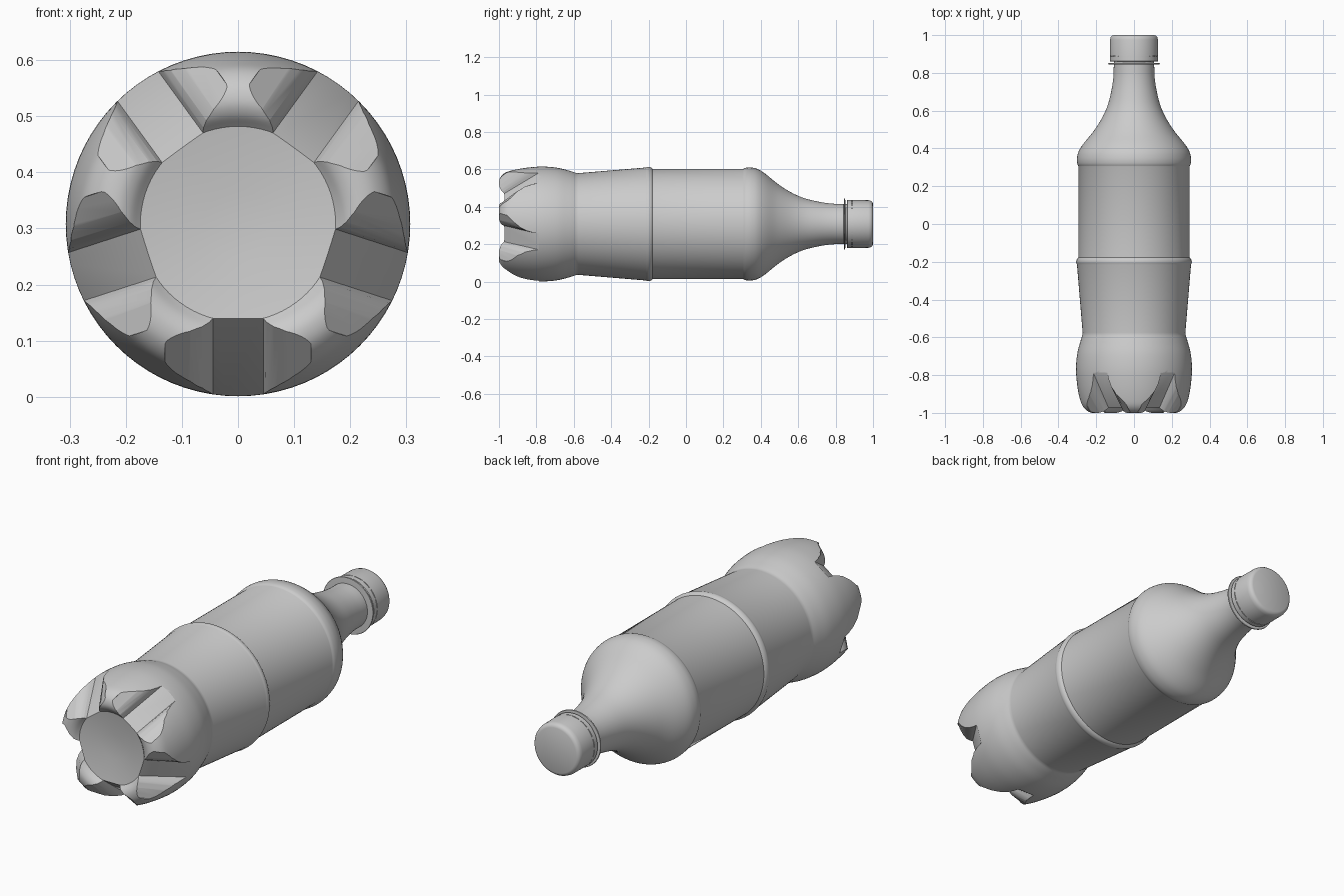
import bpy, bmesh, math
from mathutils import Matrix, Vector

AXIS_Z = 0.308      # height of the bottle's long axis
SEGMENTS = 80
GROOVES = 5

cube = bpy.data.objects.get("Cube")
if cube:
    bpy.data.objects.remove(cube, do_unlink=True)

plastic = bpy.data.materials.new("grey plastic")
plastic.use_nodes = True
GREY = (0.6, 0.6, 0.6, 1)
plastic.diffuse_color = GREY
plastic.node_tree.nodes["Principled BSDF"].inputs["Base Color"].default_value = GREY


def add_object(name, bm):
    bmesh.ops.recalc_face_normals(bm, faces=bm.faces)
    mesh = bpy.data.meshes.new(name)
    bm.to_mesh(mesh)
    bm.free()
    mesh.materials.append(plastic)
    obj = bpy.data.objects.new(name, mesh)
    bpy.context.collection.objects.link(obj)
    return obj


def smooth_curve(points, steps=5):
    """Catmull-Rom curve through (radius, y) points."""
    pts = [Vector(p) for p in points]
    pts = [2 * pts[0] - pts[1]] + pts + [2 * pts[-1] - pts[-2]]
    out = []
    for a, b, c, d in zip(pts, pts[1:], pts[2:], pts[3:]):
        for i in range(steps):
            t = i / steps
            out.append(0.5 * (2 * b + (c - a) * t + (2 * a - 5 * b + 4 * c - d) * t * t
                              + (3 * b - a - 3 * c + d) * t ** 3))
    return out + [pts[-2]]


def lathe(name, profile):
    """Closed solid turned around the long axis, with flat ends."""
    bm = bmesh.new()
    rings = []
    for r, y in profile:
        angles = [math.tau * i / SEGMENTS for i in range(SEGMENTS)]
        rings.append([bm.verts.new((r * math.cos(a), y, AXIS_Z + r * math.sin(a)))
                      for a in angles])
    for low, high in zip(rings, rings[1:]):
        for i in range(SEGMENTS):
            j = (i + 1) % SEGMENTS
            bm.faces.new((low[i], low[j], high[j], high[i]))
    bm.faces.new(rings[0])
    bm.faces.new(rings[-1])
    return add_object(name, bm)


def shade(obj, angle=35):
    bpy.ops.object.select_all(action='DESELECT')
    obj.select_set(True)
    bpy.context.view_layer.objects.active = obj
    bpy.ops.object.shade_smooth_by_angle(angle=math.radians(angle))


# Bottle body: recessed base disc, feet, waist, rib, label band, shoulder, neck
base = [(0.06, -0.955), (0.174, -0.972)]
feet = smooth_curve([(0.174, -0.972), (0.195, -0.992), (0.22, -1.0), (0.25, -0.992),
                     (0.275, -0.965), (0.289, -0.92), (0.301, -0.85), (0.307, -0.77),
                     (0.301, -0.69), (0.285, -0.625), (0.272, -0.585)])
waist = [(0.272, -0.575), (0.302, -0.215)]
rib = smooth_curve([(0.302, -0.215), (0.306, -0.202), (0.303, -0.188), (0.295, -0.178)], 3)
band = [(0.294, 0.305)]
shoulder = smooth_curve([(0.294, 0.305), (0.301, 0.322), (0.302, 0.35), (0.293, 0.385),
                         (0.268, 0.425), (0.215, 0.49), (0.17, 0.56), (0.139, 0.63),
                         (0.119, 0.71), (0.109, 0.78), (0.107, 0.84)])
neck = [(0.107, 0.9)]
body = lathe("bottle_body", base + feet[1:] + waist + rib[1:] + band + shoulder[1:] + neck)

# Flared cutters for the grooves between the feet
half = [(0.045, 0.0), (0.051, 0.022), (0.063, 0.046), (0.085, 0.068), (0.13, 0.09), (0.14, 0.2)]
section = [(-w, h) for w, h in reversed(half)] + half
start, end = Vector((0.168, -0.972)), Vector((0.303, -0.79))
run = (end - start).normalized()
outward = Vector((run.y, -run.x))
bm = bmesh.new()
for k in range(GROOVES):
    turn = Matrix.Rotation(-math.tau * k / GROOVES, 4, 'Y')
    rows = []
    for origin in (start, end + run * 0.1):
        row = []
        for w, h in section:
            # Start on the edge of the base disc, ending square to it
            p = origin + outward * h
            if origin is start:
                p = Vector((start.x, origin.y + outward.y * h * 1.4))
                p = p + run * (outward * h).x * 0.6
            row.append(bm.verts.new(turn @ Vector((w, p.y, -p.x)) + Vector((0, 0, AXIS_Z))))
        rows.append(row)
    n = len(section)
    for i in range(n):
        j = (i + 1) % n
        bm.faces.new((rows[0][i], rows[0][j], rows[1][j], rows[1][i]))
    bm.faces.new(rows[0])
    bm.faces.new(rows[1])
cutter = add_object("groove_cutter", bm)
cutter.hide_render = True

cut = body.modifiers.new("foot grooves", 'BOOLEAN')
cut.operation = 'DIFFERENCE'
cut.solver = 'EXACT'
cut.object = cutter
bpy.context.view_layer.objects.active = body
bpy.ops.object.modifier_apply(modifier=cut.name)
bpy.data.objects.remove(cutter, do_unlink=True)
shade(body)

# Thin flange under the cap
flange = lathe("neck_flange", [(0.1, 0.843), (0.135, 0.845), (0.137, 0.848),
                               (0.135, 0.851), (0.1, 0.853)])
shade(flange)

# Screw cap with a narrow slit above its tamper ring
slit = 0.888
cap = lathe("screw_cap", [(0.1, 0.86), (0.125, 0.86), (0.128, 0.863),
                          (0.128, slit - 0.002), (0.123, slit - 0.002),
                          (0.123, slit + 0.002), (0.128, slit + 0.002),
                          (0.127, 0.975), (0.124, 0.988), (0.118, 0.996), (0.108, 1.0)])
shade(cap)

# Small bridges across the slit
bm = bmesh.new()
BRIDGES = 16
for k in range(BRIDGES):
    place = (Matrix.Translation((0, slit, AXIS_Z))
             @ Matrix.Rotation(math.tau * k / BRIDGES, 4, 'Y')
             @ Matrix.Translation((0.1245, 0, 0))
             @ Matrix.Diagonal((0.006, 0.005, 0.012, 1)))
    bmesh.ops.create_cube(bm, size=1, matrix=place)
add_object("tamper_bridges", bm)
